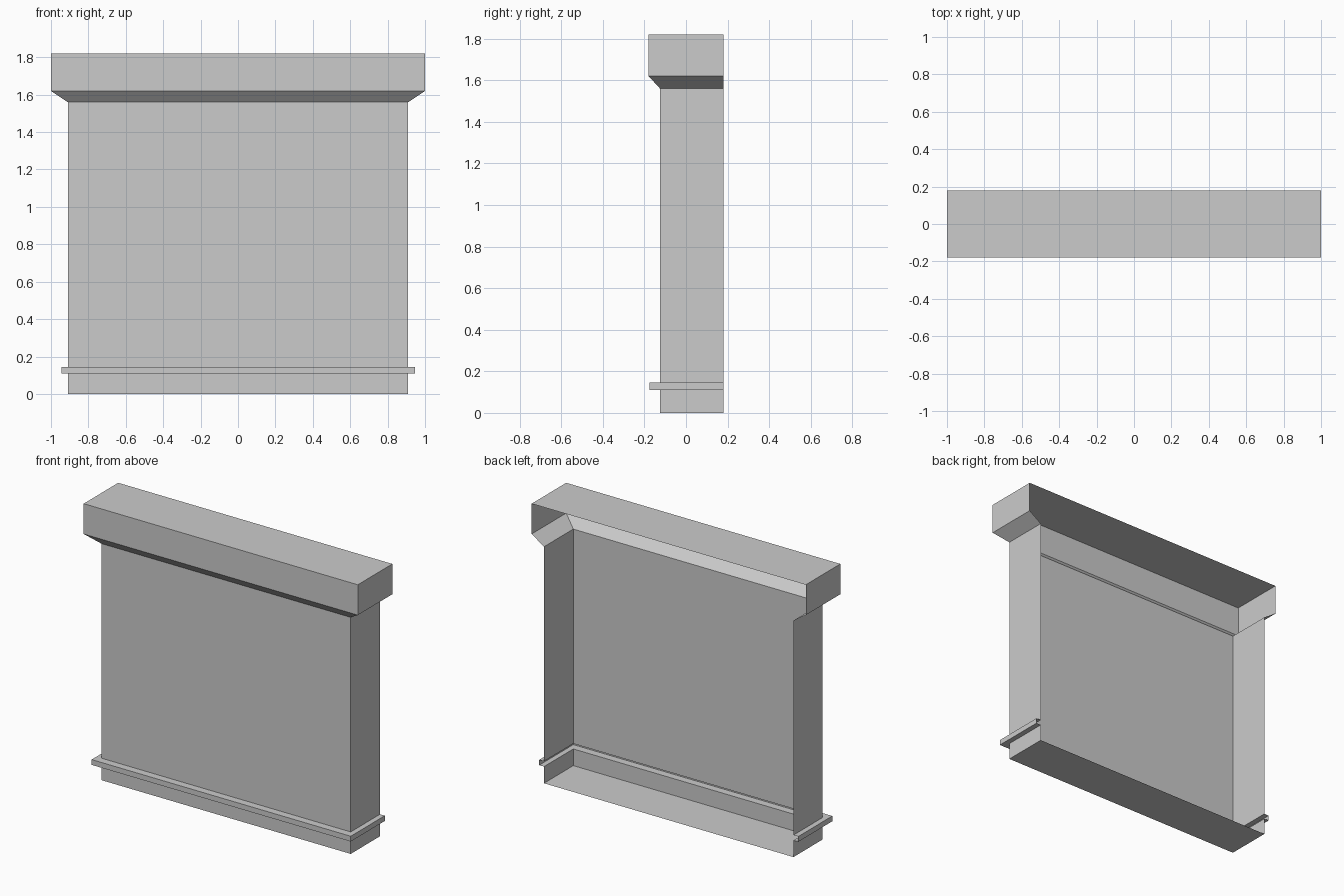
import bpy
import bmesh

cube = bpy.data.objects.get("Cube")
if cube:
    bpy.data.objects.remove(cube, do_unlink=True)

# One plain grey for the whole panel
grey = bpy.data.materials.new("light grey")
grey.use_nodes = True
colour = (0.6, 0.6, 0.6, 1.0)
grey.diffuse_color = colour
grey.node_tree.nodes["Principled BSDF"].inputs["Base Color"].default_value = colour

BACK = 0.18

# Wall profile from the ground up: half width, front y, height
PROFILE = [
    (0.91, -0.125, 0.0),
    (0.91, -0.125, 0.11),
    (0.945, -0.175, 0.11),
    (0.945, -0.175, 0.145),
    (0.91, -0.125, 0.145),
    (0.91, -0.125, 1.56),
    (1.0, -0.18, 1.62),
    (1.0, -0.18, 1.82),
]


def add_ring(bm, half_width, front, height):
    """Three-sided outline, open at the back."""
    corners = [(-half_width, BACK), (-half_width, front),
               (half_width, front), (half_width, BACK)]
    return [bm.verts.new((x, y, height)) for x, y in corners]


bm = bmesh.new()
rings = [add_ring(bm, *point) for point in PROFILE]

# Front and side walls, with ledge and cornice
for low, high in zip(rings, rings[1:]):
    for i in range(3):
        bm.faces.new((low[i], low[i + 1], high[i + 1], high[i]))

# Floor and top
bm.faces.new(rings[0][::-1])
bm.faces.new(rings[-1])

mesh = bpy.data.meshes.new("wall_panel")
bm.to_mesh(mesh)
bm.free()
mesh.materials.append(grey)
panel = bpy.data.objects.new("wall_panel", mesh)
bpy.context.collection.objects.link(panel)
